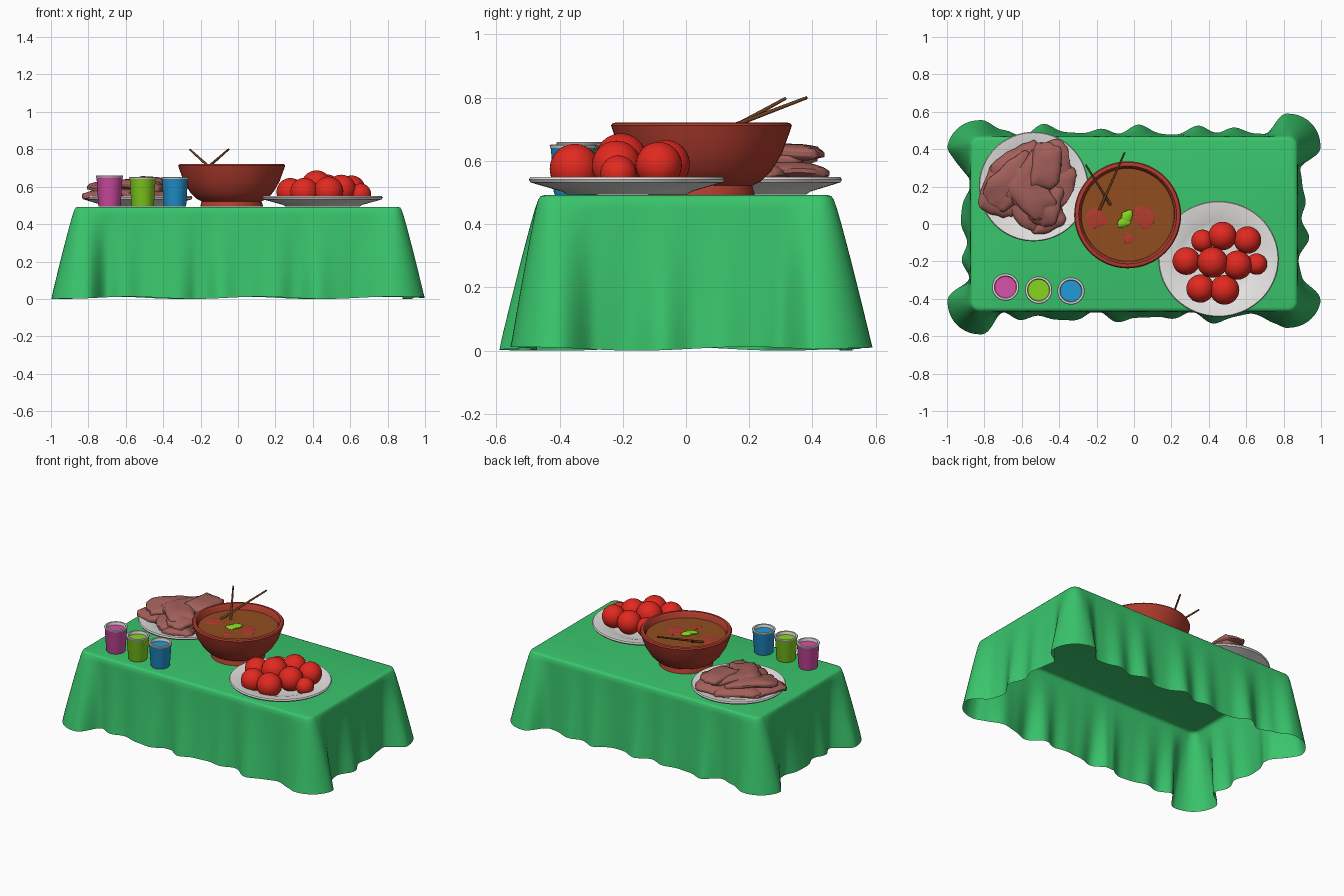
import bpy, bmesh, math, random
from mathutils import Vector, Matrix, noise

if "Cube" in bpy.data.objects:
    bpy.data.objects.remove(bpy.data.objects["Cube"])

random.seed(4)

def mat(name, r, g, b):
    m = bpy.data.materials.new(name)
    m.diffuse_color = (r, g, b, 1)
    m.use_nodes = True
    m.node_tree.nodes["Principled BSDF"].inputs["Base Color"].default_value = m.diffuse_color
    return m

CLOTH = mat("cloth green", .041, .56, .15)
CLAY = mat("clay red", .44, .046, .027)
SOUP = mat("soup brown", .28, .075, .014)
RED = mat("bright red", .76, .022, .014)
WHITE = mat("china white", .80, .79, .77)
MEAT = mat("meat pink brown", .36, .115, .10)
WOOD = mat("dark wood", .16, .052, .014)
PINK = mat("drink pink", .70, .08, .40)
LIME = mat("drink lime", .24, .66, .014)
BLUE = mat("drink blue", .016, .32, .68)

def finish(bm, name, mats, angle=40):
    bmesh.ops.recalc_face_normals(bm, faces=bm.faces)
    me = bpy.data.meshes.new(name)
    bm.to_mesh(me)
    bm.free()
    ob = bpy.data.objects.new(name, me)
    bpy.context.collection.objects.link(ob)
    for m in mats:
        me.materials.append(m)
    bpy.ops.object.select_all(action='DESELECT')
    ob.select_set(True)
    bpy.context.view_layer.objects.active = ob
    bpy.ops.object.shade_smooth_by_angle(angle=math.radians(angle))
    return ob

def lathe(name, profile, x, y, mats, white_from=None, sx=1, n=64):
    """Spin (radius, z) points; segments listed in white_from use the second material."""
    bm = bmesh.new()
    rings = []
    for r, z in profile:
        if r == 0:
            rings.append([bm.verts.new((x, y, z))] * n)
        else:
            rings.append([bm.verts.new((x + sx * r * math.cos(2 * math.pi * i / n),
                                        y + r * math.sin(2 * math.pi * i / n), z)) for i in range(n)])
    for k, (a, b) in enumerate(zip(rings, rings[1:])):
        for i in range(n):
            j = (i + 1) % n
            f = bm.faces.new(list(dict.fromkeys((a[i], a[j], b[j], b[i]))))
            f.material_index = 1 if white_from and k in white_from else 0
    return finish(bm, name, mats)

# Tablecloth: rounded rectangle top, skirt flaring into waves and corner lobes
HX, HY, R = .875, .468, .05

def outline():
    pts = []
    corners = [(1, 1), (-1, 1), (-1, -1), (1, -1)]
    for q, (cx, cy) in enumerate(corners):
        c = Vector((cx * (HX - R), cy * (HY - R)))
        for k in range(11):
            a = math.pi / 2 * (q + k / 10)
            n = Vector((math.cos(a), math.sin(a)))
            pts.append((c + n * R, n))
        nx, ny = corners[(q + 1) % 4]
        end = Vector((nx * (HX - R), ny * (HY - R))) + n * R
        start = pts[-1][0]
        m = int((end - start).length / .014)
        pts += [(start.lerp(end, k / m), n) for k in range(1, m)]
    return pts

def skirt_offset(p, n, s, t):
    d = math.hypot(HX - abs(p.x), HY - abs(p.y))
    u = max(0, min(1, (.18 - d) / .12))
    lobe = u * u * (3 - 2 * u)
    # back left and front right corners hang closer in y
    reach = .122 - (.035 * abs(n.y) if p.x * p.y < 0 else 0)
    wave = .032 + .017 * math.sin(s * 24) + .013 * math.sin(s * 14.3 + 1) + .008 * math.sin(s * 37)
    return (1 - lobe) * max(.004, wave) * t ** 1.2 + lobe * reach * t ** .92

bm = bmesh.new()
pts = outline()
rows = [(-.022, .492, 0), (-.008, .489, 0), (-.001, .478, 0)]
rows += [(0, .478 - .470 * k / 16, k / 16) for k in range(1, 17)]
rings = []
for inset, z, t in rows:
    s, ring, last = 0, [], pts[0][0]
    for p, n in pts:
        s += (p - last).length
        last = p
        q = p + n * (inset + (skirt_offset(p, n, s, t) if t else 0))
        hem = .006 * math.sin(s * 9) if t == 1 else 0
        ring.append(bm.verts.new((q.x, q.y, max(0, z + hem - (.002 if t == 1 else 0)))))
    rings.append(ring)
N = len(pts)
for a, b in zip(rings, rings[1:]):
    for i in range(N):
        bm.faces.new((a[i], a[(i + 1) % N], b[(i + 1) % N], b[i]))
bm.faces.new(rings[0])
finish(bm, "tablecloth", [CLOTH], 60)

# Plates
plate = [(0, .494), (.19, .494), (.205, .503), (.25, .516), (.305, .532), (.31, .541), (.305, .549),
         (.24, .540), (.20, .526), (.17, .517), (0, .517)]
lathe("right_plate", plate, .452, -.187, [WHITE], sx=1.04)
lathe("left_plate", [(r * .945, z) for r, z in plate], -.537, .2, [WHITE])

# Bowl and soup
BX, BY = -.034, .049
lathe("bowl", [(0, .493), (.168, .493), (.166, .503), (.16, .522), (.188, .535), (.222, .57), (.255, .625),
               (.275, .68), (.286, .712), (.28, .72), (.262, .722), (.252, .71), (.246, .67), (.2, .6), (0, .57)],
      BX, BY, [CLAY])
lathe("soup", [(0, .684), (.12, .684), (.249, .683)], BX, BY, [SOUP])

# Floating pieces in the soup
def piece(name, x, y, z, r, h, m, sx=1, rot=0):
    bm = bmesh.new()
    bmesh.ops.create_icosphere(bm, subdivisions=3, radius=1)
    for v in bm.verts:
        k = 1 + .35 * noise.noise(v.co * 1.6 + Vector((x * 40, y * 40, 0)))
        v.co = Vector((v.co.x * r * k * sx, v.co.y * r * k, v.co.z * h))
    bmesh.ops.transform(bm, matrix=Matrix.Translation((x, y, z)) @ Matrix.Rotation(rot, 4, 'Z'), verts=bm.verts)
    finish(bm, name, [m], 60)

for i, (x, y, r) in enumerate([(-.2, .03, .058), (.055, .03, .058), (-.03, -.08, .026), (.03, .06, .035)]):
    piece(f"tomato_piece_{i}", x, y, .683, r, .004, CLAY)
piece("herb_upper", -.038, .04, .69, .027, .012, LIME, 1.3, .9)
piece("herb_lower", -.055, .01, .69, .027, .01, LIME, 1.4, .5)

# Chopsticks
def stick(name, a, b):
    a, b = Vector(a), Vector(b)
    bm = bmesh.new()
    bmesh.ops.create_cone(bm, cap_ends=True, segments=10, radius1=.008, radius2=.005, depth=(b - a).length)
    m = Matrix.Translation((a + b) / 2) @ (b - a).to_track_quat('Z', 'Y').to_matrix().to_4x4()
    bmesh.ops.transform(bm, matrix=m, verts=bm.verts)
    finish(bm, name, [WOOD])

stick("chopstick_long", (-.185, .075, .683), (-.05, .382, .8))
stick("chopstick_short", (-.125, .1, .68), (-.257, .315, .798))

# Red balls on the right plate, flattened where they rest: x, y, z, radius
balls = [(.473, -.064, .59, .076), (.366, -.09, .575, .06), (.607, -.086, .587, .073),
         (.28, -.198, .572, .074), (.42, -.205, .605, .082), (.553, -.22, .586, .078),
         (.655, -.214, .56, .057), (.355, -.345, .572, .075), (.484, -.352, .575, .079)]
for i, (x, y, z, r) in enumerate(balls):
    bm = bmesh.new()
    bmesh.ops.create_uvsphere(bm, u_segments=32, v_segments=20, radius=r, matrix=Matrix.Translation((x, y, z)))
    for v in bm.verts:
        v.co.z = max(v.co.z, .522)
    finish(bm, f"red_ball_{i}", [RED])

# Meat slices: smooth lens-edged slabs overlapping on the left plate
slices = [(-.70, .18, .56, .14, .11, 70), (-.60, .29, .57, .15, .12, 30), (-.45, .32, .57, .12, .11, 100),
          (-.43, .21, .57, .13, .10, 60), (-.58, .14, .57, .16, .11, 125), (-.47, .03, .553, .10, .07, 20),
          (-.64, .23, .60, .17, .10, 40), (-.53, .24, .612, .17, .10, 60), (-.47, .31, .63, .12, .08, 85),
          (-.56, .17, .615, .15, .09, 130), (-.47, .11, .592, .12, .08, 75)]
for i, (x, y, z, l, w, ang) in enumerate(slices):
    bm = bmesh.new()
    bmesh.ops.create_cube(bm, size=2)
    bmesh.ops.subdivide_edges(bm, edges=bm.edges, cuts=11, use_grid_fill=True)
    off = Vector((i * 7.3, i * 3.1, 0))
    for v in bm.verts:
        c = v.co.copy()
        k = 1 / max(1, (abs(c.x) ** 4 + abs(c.y) ** 4) ** .25)
        edge = 1 + .14 * noise.noise(Vector((c.x * 2, c.y * 2, 0)) + off)
        bend = .01 * noise.noise(Vector((c.x, c.y, 5)) + off) - .012 * c.x * c.x
        thin = 1 - .75 * max(abs(c.x), abs(c.y)) ** 4
        v.co = Vector((c.x * k * edge * l, c.y * k * edge * w, c.z * .026 * thin + bend))
    tilt = Matrix.Rotation(random.uniform(-.1, .1), 4, 'X')
    bmesh.ops.transform(bm, verts=bm.verts, matrix=Matrix.Translation((x, y, z)) @
                        Matrix.Rotation(math.radians(ang), 4, 'Z') @ tilt)
    finish(bm, f"meat_slice_{i}", [MEAT], 60)

# Cups: coloured wall and drink, white rim
for name, x, y, top, m in [("pink", -.687, -.337, .66, PINK), ("lime", -.51, -.353, .652, LIME),
                           ("blue", -.337, -.358, .652, BLUE)]:
    prof = [(0, .493), (.057, .493), (.06, .5), (.069, top - .016), (.071, top - .011), (.073, top - .004),
            (.07, top), (.06, top), (.057, top - .02), (0, top - .02)]
    lathe(f"{name}_cup", prof, x, y, [m, WHITE], white_from=range(4, 8), n=40)
